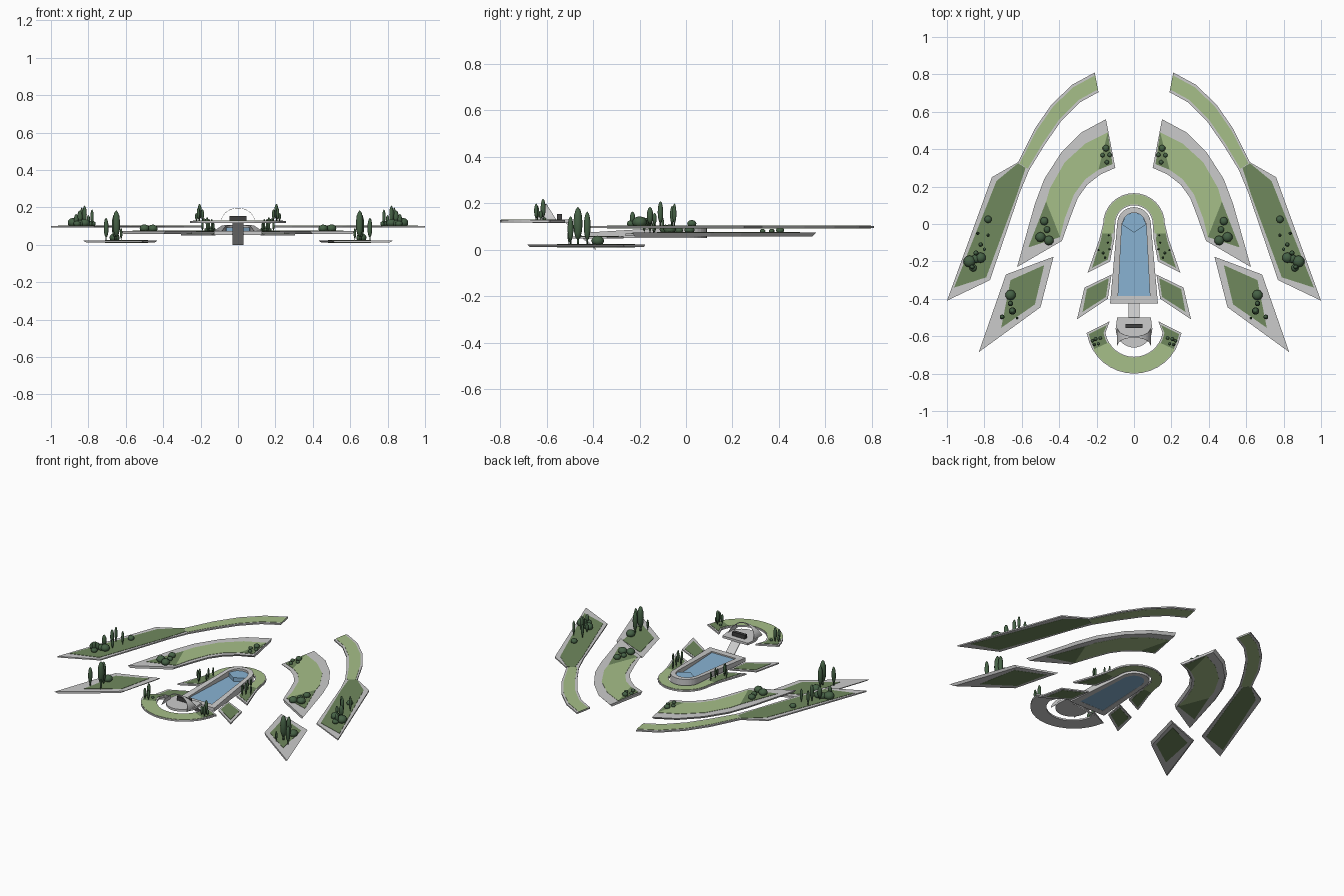
import bpy, bmesh, math
from mathutils import Matrix

if "Cube" in bpy.data.objects:
    bpy.data.objects.remove(bpy.data.objects["Cube"])


def mat(name, col):
    m = bpy.data.materials.new(name)
    m.diffuse_color = (*col, 1)
    m.use_nodes = True
    m.node_tree.nodes["Principled BSDF"].inputs["Base Color"].default_value = m.diffuse_color
    return m


LIGHT = mat("light_grass", (0.38, 0.52, 0.25))
DARK = mat("dark_grass", (0.16, 0.25, 0.11))
LEAF = mat("foliage", (0.06, 0.12, 0.06))
WATER = mat("water", (0.25, 0.45, 0.65))
BLACK = mat("dark_panel", (0.05, 0.05, 0.05))


def finish(name, bm, material=None, mirror=True):
    bmesh.ops.remove_doubles(bm, verts=bm.verts, dist=1e-5)
    bmesh.ops.recalc_face_normals(bm, faces=bm.faces)
    me = bpy.data.meshes.new(name)
    bm.to_mesh(me)
    bm.free()
    ob = bpy.data.objects.new(name, me)
    bpy.context.collection.objects.link(ob)
    if material:
        me.materials.append(material)
    if mirror:
        ob.modifiers.new("mirror", 'MIRROR').merge_threshold = 1e-4
    return ob


def slab(name, pairs, top, bot, material=None, chamfer=0.0):
    """Closed strip between outer/inner point pairs; heights may be functions of y."""
    bm = bmesh.new()
    h = lambda f, p: f(p[1]) if callable(f) else f
    rings = []
    for o, i in pairs:
        lo = [(a + (b - a) * chamfer) for a, b in zip(o, i)]
        li = [(b + (a - b) * chamfer) for a, b in zip(o, i)]
        rings.append([bm.verts.new((*o, h(top, o))), bm.verts.new((*i, h(top, i))),
                      bm.verts.new((*li, h(bot, i))), bm.verts.new((*lo, h(bot, o)))])
    for a, b in zip(rings, rings[1:]):
        for k in range(4):
            bm.faces.new((a[k], a[(k + 1) % 4], b[(k + 1) % 4], b[k]))
    for r in (rings[0], rings[-1]):
        if abs(r[0].co.x) + abs(r[1].co.x) > 1e-4:   # leave the mirror seam open
            bm.faces.new(r)
    return finish(name, bm, material)


def inset(pairs, f):
    return [(tuple(a + (b - a) * f for a, b in zip(o, i)),
             tuple(b + (a - b) * f for a, b in zip(o, i))) for o, i in pairs]


# outer terraces
outer = [((.21, .81), (.19, .705)), ((.33, .745), (.29, .65)), ((.44, .64), (.39, .55)),
         ((.53, .51), (.48, .42)), ((.62, .33), (.56, .29)), ((.76, .25), (.61, .17)),
         ((1, -.41), (.77, -.30))]
slab("outer_terrace", outer, .102, .094)
slab("outer_lawn", inset(outer[:5], .14), .104, .093, LIGHT)
slab("outer_garden", [((.62, .325), (.58, .30)), ((.735, .23), (.625, .16)),
                      ((.962, -.34), (.79, -.285))], .104, .093, DARK)

# middle terraces
middle = [((.15, .56), (.10, .30)), ((.28, .49), (.18, .265)), ((.39, .38), (.25, .21)),
          ((.48, .24), (.30, .14)), ((.53, .107), (.335, .05)), ((.625, -.23), (.385, -.09))]
slab("middle_terrace", middle, .074, .058, None, .06)
slab("middle_lawn", [((.14, .49), (.19, .29)), ((.26, .43), (.26, .24)), ((.37, .33), (.32, .16)),
                     ((.45, .19), (.37, .03)), ((.47, .12), (.395, -.07))], .076, .057, LIGHT)
slab("middle_garden_back", [((.14, .49), (.14, .488)), ((.19, .29), (.115, .32))], .076, .057, DARK)
slab("middle_garden_front", [((.47, .12), (.468, .115)), ((.565, -.125), (.395, -.07))],
     .076, .057, DARK)

# front side plots
slab("side_plot", [((.685, -.27), (.43, -.175)), ((.83, -.685), (.50, -.445))], .024, .012, None, .06)
slab("side_plot_garden", [((.66, -.30), (.48, -.22)), ((.71, -.555), (.53, -.43))], .026, .011, DARK)
slab("small_plot", [((.265, -.34), (.12, -.27)), ((.305, -.51), (.14, -.40))], .058, .05)
slab("small_plot_garden", [((.252, -.348), (.135, -.29)), ((.275, -.47), (.15, -.39))],
     .060, .049, DARK)

# horseshoe terrace round the pool
shoe = [((.165 * math.sin(a), .165 * math.cos(a)), (.10 * math.sin(a), .10 * math.cos(a)))
        for a in (k * math.pi / 16 for k in range(9))]
shoe += [((.185, -.08), (.105, -.08)), ((.248, -.26), (.128, -.20))]
slab("horseshoe_terrace", shoe, .070, .060)
slab("horseshoe_lawn", inset(shoe[:9] + [((.178, -.05), (.104, -.05))], .08), .072, .059, LIGHT)
slab("horseshoe_garden", [((.17, -.05), (.12, -.05)), ((.178, -.09), (.118, -.09)),
                          ((.225, -.235), (.14, -.19))], .072, .059, DARK)

# pool: sloping rim, lower water, raised round basin
rise = lambda y: .075 + .03 * max(0, min(1, (y + .3) / .35))
rim = [((0, -.425), (0, -.385)), ((.128, -.425), (.085, -.385)), ((.09, 0), (.065, 0))]
rim += [((.09 * math.cos(a), .09 * math.sin(a)), (.06 * math.cos(a), .06 * math.sin(a)))
        for a in (k * math.pi / 16 for k in range(1, 9))]
slab("pool_rim", rim, rise, .052)
slab("pool_water", [(i, (0, i[1])) for o, i in rim[1:-1]], .067, .053, WATER)
slab("upper_basin", [((.062, -.005), (0, -.045)), ((.063, 0), (0, 0)),
                     ((.045, .045), (0, .045)), ((.01, .06), (0, .06))], .092, .06, WATER)

# steps from platform down below the pool
slab("access_ramp", [((.03, -.52), (0, -.52)), ((.03, -.39), (0, -.39))],
     lambda y: .008 + .118 * (-.39 - y) / .13, lambda y: .0 + .118 * (-.39 - y) / .13)

# stage platform
plat = [((.09, -.50), (0, -.50)), ((.098, -.56), (0, -.56))]
plat += [((.098 * math.cos(a), -.56 - .1 * math.sin(a)), (0, -.56 - .1 * math.sin(a)))
         for a in (k * math.pi / 16 for k in range(1, 8))]
plat.append(((.01, -.66), (0, -.66)))
slab("stage_platform", plat, .130, .116)

# stage arch: crescent band, wide at the feet
bm = bmesh.new()
prev = None
for k in range(25):
    t = math.pi * k / 24
    s = math.sin(t)
    row = [bm.verts.new((.09 * math.cos(t), y, .125 + .072 * s))
           for y in (-.65 + .042 * s, -.555 - .045 * s)]
    if prev:
        bm.faces.new((prev[0], prev[1], row[1], row[0]))
    prev = row
arch = finish("stage_arch", bm, None, False)
arch.modifiers.new("thickness", 'SOLIDIFY').thickness = .002

# stage panel
bm = bmesh.new()
bmesh.ops.create_cube(bm, size=1, matrix=Matrix.Translation((0, -.545, .142))
                      @ Matrix.Diagonal((.09, .022, .027, 1)))
finish("stage_panel", bm, BLACK, False)

# raised ring terrace round the stage
ring = [((.255 * math.sin(a), -.545 - .255 * math.cos(a)), (.155 * math.sin(a), -.555 - .155 * math.cos(a)))
        for a in (k * math.pi / 18 for k in range(9))]
ring.append(((.257, -.585), (.13, -.52)))
slab("ring_terrace", ring, .128, .118)
slab("ring_lawn", inset(ring[:7], .04), .130, .122, LIGHT)
slab("ring_garden", inset(ring[6:9], .1) + [((.235, -.585), (.145, -.54))], .130, .122, DARK)


# planting
def blob(bm, x, y, z, r, h):
    bmesh.ops.create_icosphere(bm, subdivisions=2, radius=1,
                               matrix=Matrix.Translation((x, y, z)) @ Matrix.Diagonal((r, r, h, 1)))


def planting(name, base, trees, bushes):
    bm = bmesh.new()
    for x, y, r, top in trees:
        foot = base + .1 * (top - base)
        blob(bm, x, y, (foot + top) / 2, r, (top - foot) / 2)
        bmesh.ops.create_cone(bm, segments=6, radius1=r * .25, radius2=r * .25, depth=.02, cap_ends=True,
                              matrix=Matrix.Translation((x, y, base + .01)))
    for x, y, r in bushes:
        blob(bm, x, y, base + r * .5, r, r * .8)
    ob = finish(name, bm, LEAF)
    for p in ob.data.polygons:
        p.use_smooth = True


planting("outer_planting", .103,
         [(.78, -.06, .009, .19), (.82, -.11, .012, .21), (.835, -.05, .009, .20),
          (.80, -.135, .009, .16), (.845, -.155, .014, .185), (.865, -.23, .012, .165)],
         [(.88, -.2, .032), (.82, -.18, .028), (.845, -.185, .024), (.86, -.235, .02), (.78, .025, .02)])
planting("middle_planting", .075, [],
         [(.48, .015, .022), (.465, -.03, .018), (.50, -.07, .027), (.455, -.088, .026),
          (.15, .405, .018), (.13, .37, .012), (.168, .368, .012), (.145, .33, .012)])
planting("side_planting", .025,
         [(.66, -.425, .015, .165), (.65, -.465, .02, .185), (.705, -.497, .013, .145),
          (.625, -.503, .007, .09)], [(.66, -.38, .028)])
planting("horseshoe_planting", .071,
         [(.135, -.06, .006, .13), (.14, -.10, .006, .14), (.165, -.155, .008, .15),
          (.19, -.14, .006, .13), (.155, -.18, .007, .14), (.13, -.135, .006, .12)], [])
planting("ring_planting", .129,
         [(.205, -.615, .011, .22), (.19, -.64, .009, .19), (.222, -.625, .008, .17),
          (.212, -.645, .009, .2)], [(.18, -.61, .009)])
